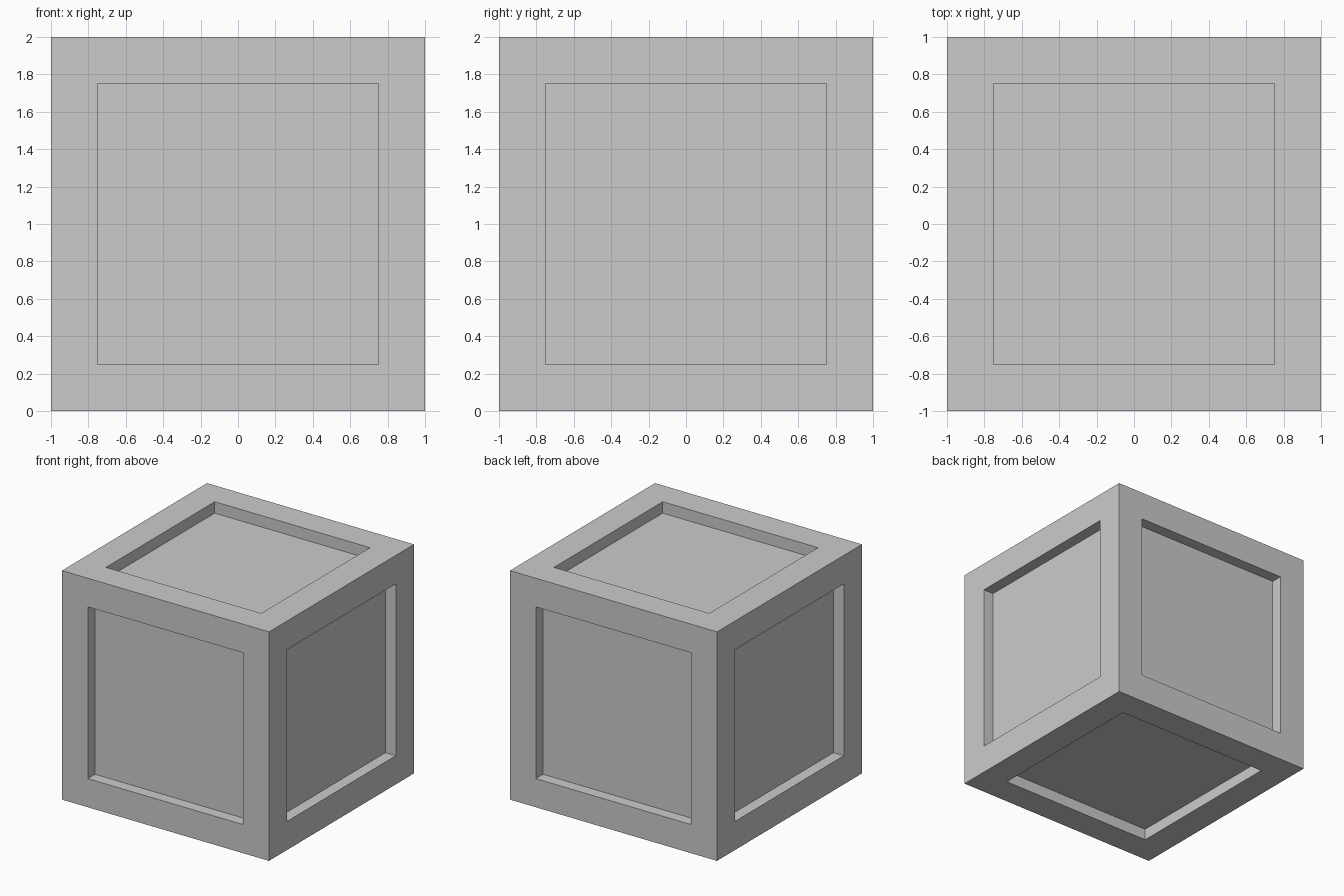
import bpy, bmesh
from mathutils import Matrix

if "Cube" in bpy.data.objects:
    bpy.data.objects.remove(bpy.data.objects["Cube"])

SIZE, BORDER, DEPTH = 2.0, 0.25, 0.1

# Cube with a framed, recessed panel on all six sides
bm = bmesh.new()
bmesh.ops.create_cube(bm, size=SIZE, matrix=Matrix.Translation((0, 0, SIZE / 2)))
panels = bm.faces[:]

# Frame border, then straight-walled recess
bmesh.ops.inset_individual(bm, faces=panels, thickness=BORDER, use_even_offset=True)
bmesh.ops.inset_individual(bm, faces=panels, thickness=0.0, depth=-DEPTH)
bm.normal_update()

mesh = bpy.data.meshes.new("crate")
bm.to_mesh(mesh)
bm.free()
bpy.context.collection.objects.link(bpy.data.objects.new("crate", mesh))
